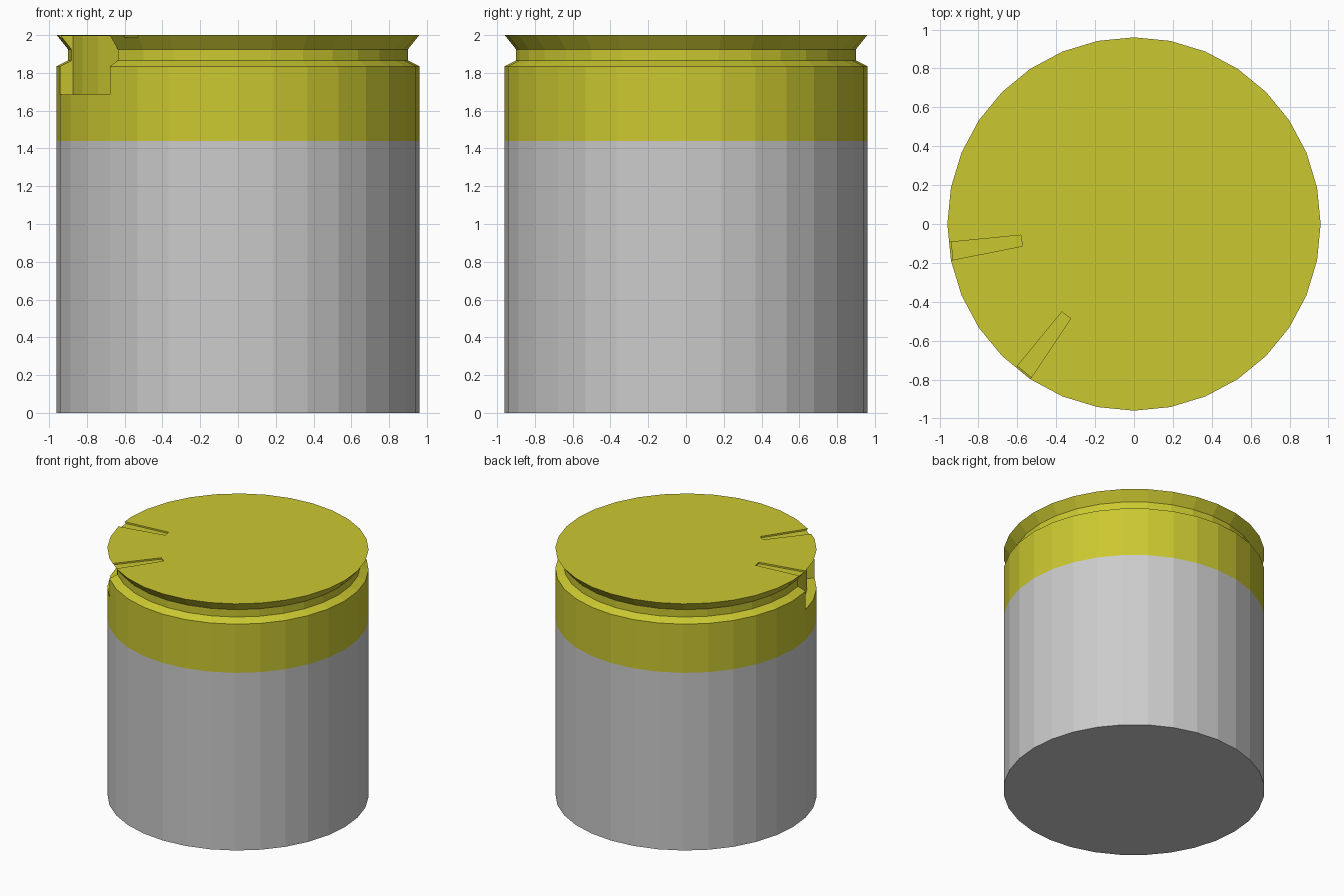
import bpy, bmesh
from math import cos, sin, radians

if "Cube" in bpy.data.objects:
    bpy.data.objects.remove(bpy.data.objects["Cube"])

N = 32
STEP = 360 / N


def make_object(name, bm):
    bmesh.ops.recalc_face_normals(bm, faces=bm.faces)
    mesh = bpy.data.meshes.new(name)
    bm.to_mesh(mesh)
    bm.free()
    ob = bpy.data.objects.new(name, mesh)
    bpy.context.scene.collection.objects.link(ob)
    return ob


def polar(r, deg):
    return r * cos(radians(deg)), r * sin(radians(deg))


def lathe(name, profile):
    """Closed 32-sided solid from (radius, z) pairs, bottom to top."""
    bm = bmesh.new()
    rings = [[bm.verts.new((*polar(r, i * STEP), z)) for i in range(N)]
             for r, z in profile]
    for a, b in zip(rings, rings[1:]):
        for i in range(N):
            j = (i + 1) % N
            bm.faces.new((a[i], a[j], b[j], b[i]))
    bm.faces.new(rings[0][::-1])
    bm.faces.new(rings[-1])
    return make_object(name, bm)


def prism(name, outline, z0, z1):
    bm = bmesh.new()
    low = [bm.verts.new((x, y, z0)) for x, y in outline]
    high = [bm.verts.new((x, y, z1)) for x, y in outline]
    bm.faces.new(low[::-1])
    bm.faces.new(high)
    n = len(outline)
    for i in range(n):
        j = (i + 1) % n
        bm.faces.new((low[i], low[j], high[j], high[i]))
    ob = make_object(name, bm)
    ob.hide_render = True
    return ob


def remove_flat_face(ob, z):
    """Drop the hidden disc where the two parts meet."""
    bm = bmesh.new()
    bm.from_mesh(ob.data)
    hidden = [f for f in bm.faces if all(abs(v.co.z - z) < 1e-4 for v in f.verts)]
    bmesh.ops.delete(bm, geom=hidden, context='FACES_ONLY')
    bm.to_mesh(ob.data)
    bm.free()


# Grey lower body and yellow grooved top
body = lathe("body", [(0.96, 0), (0.96, 1.44)])
lid = lathe("lid", [(0.96, 1.44), (0.96, 1.835), (0.9, 1.865),
                    (0.9, 1.925), (0.96, 2.0)])

# Side notch under the rim
angles = [i * STEP for i in range(17, 21)]
notch = prism("notch_cutter",
              [polar(0.89, a) for a in angles] + [polar(1.1, a) for a in reversed(angles)],
              1.685, 1.995)


# Two shallow tapered slits in the top
def slit(name, a):
    b = a + STEP / 2 - 0.05
    return prism(name, [polar(0.585, a), polar(1.05, a), polar(1.05, b), polar(0.585, b)],
                 1.988, 2.1)


cutters = [notch, slit("slit_cutter_1", 16.5 * STEP), slit("slit_cutter_2", 20.5 * STEP)]
bpy.context.view_layer.objects.active = lid
for cutter in cutters:
    mod = lid.modifiers.new("cut", 'BOOLEAN')
    mod.operation = 'DIFFERENCE'
    mod.solver = 'EXACT'
    mod.object = cutter
    bpy.ops.object.modifier_apply(modifier=mod.name)
    bpy.data.objects.remove(cutter)

remove_flat_face(body, 1.44)
remove_flat_face(lid, 1.44)

yellow = bpy.data.materials.new("yellow")
yellow.diffuse_color = (0.6, 0.58, 0.03, 1)
yellow.use_nodes = True
yellow.node_tree.nodes["Principled BSDF"].inputs["Base Color"].default_value = yellow.diffuse_color
lid.data.materials.clear()
lid.data.materials.append(yellow)
